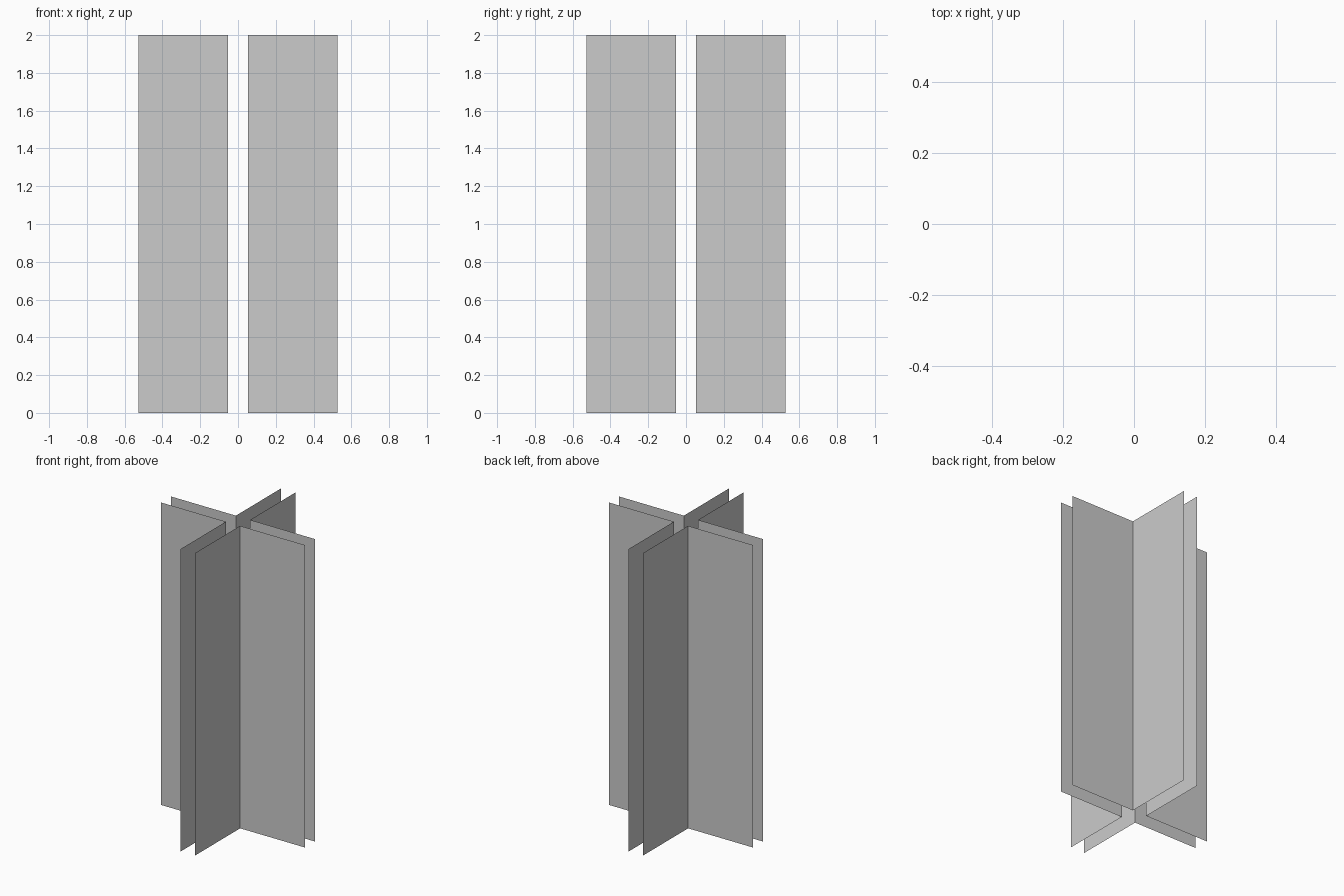
import bpy
import bmesh
from math import radians
from mathutils import Matrix

if "Cube" in bpy.data.objects:
    bpy.data.objects.remove(bpy.data.objects["Cube"])

INNER, OUTER, HEIGHT = 0.052, 0.526, 2.0


def angle_section(name, turn):
    """Thin L-shaped upright: an open profile extruded straight up."""
    bm = bmesh.new()
    profile = [(OUTER, INNER), (INNER, INNER), (INNER, OUTER)]
    low = [bm.verts.new((x, y, 0)) for x, y in profile]
    high = [bm.verts.new((x, y, HEIGHT)) for x, y in profile]
    for i in range(2):
        bm.faces.new((low[i], low[i + 1], high[i + 1], high[i]))
    bm.transform(Matrix.Rotation(radians(turn), 4, 'Z'))
    mesh = bpy.data.meshes.new(name)
    bm.to_mesh(mesh)
    bm.free()
    obj = bpy.data.objects.new(name, mesh)
    bpy.context.collection.objects.link(obj)


# Four angle sections back to back, forming a cross-shaped column
for k, corner in enumerate(("back_right", "back_left", "front_left", "front_right")):
    angle_section("angle_section_" + corner, 90 * k)
